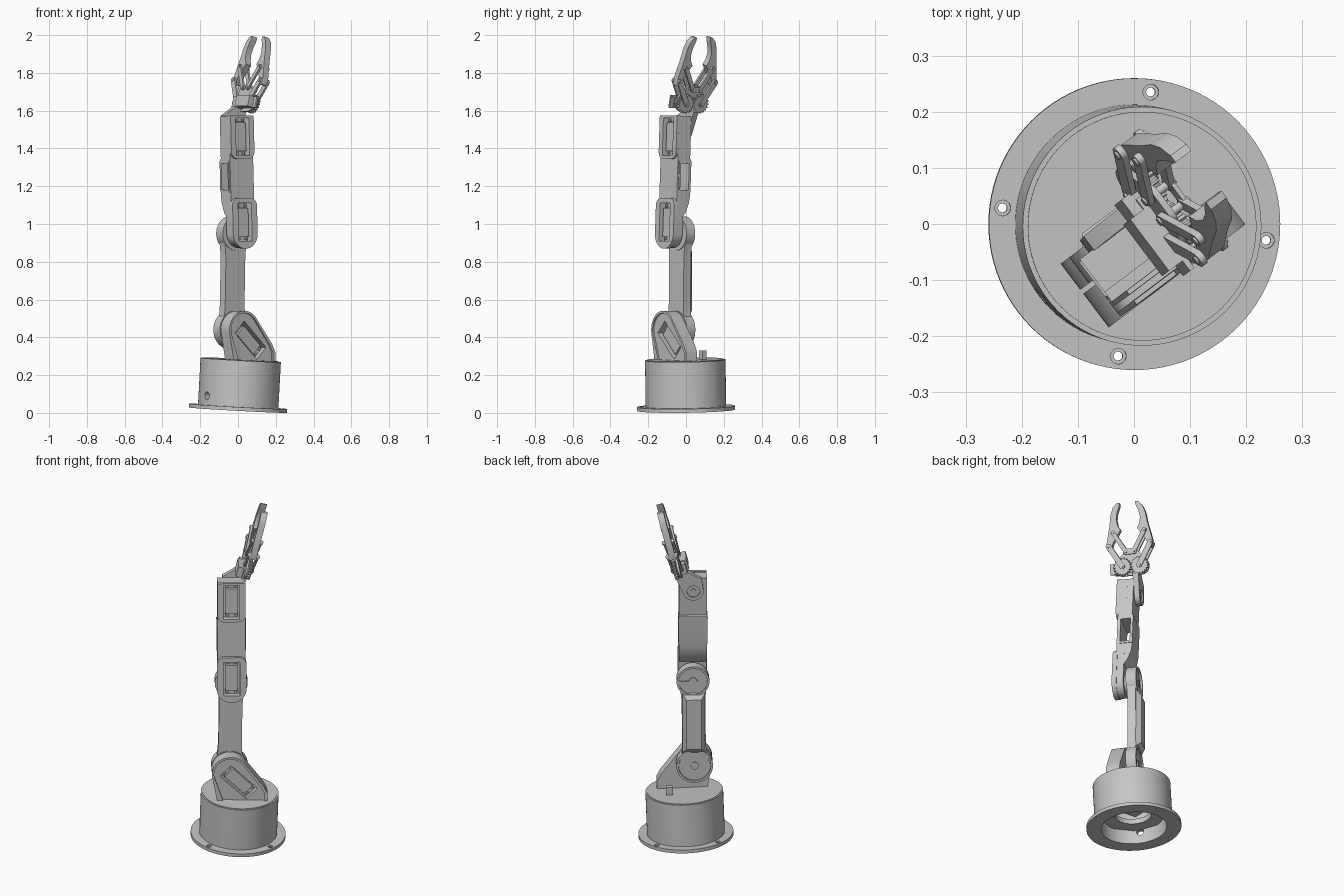
import bpy, bmesh, math
from math import sin, cos, pi, radians
from mathutils import Matrix, Vector
from mathutils.geometry import convex_hull_2d

if "Cube" in bpy.data.objects:
    bpy.data.objects.remove(bpy.data.objects["Cube"])

grey = bpy.data.materials.new("machine_grey")
grey.use_nodes = True
GREY = (0.56, 0.56, 0.56, 1)
grey.diffuse_color = GREY
grey.node_tree.nodes["Principled BSDF"].inputs["Base Color"].default_value = GREY

# Frames: the tilted base, the turned arm, the leaning forearm, the gripper
up = Vector((0.054, -0.015, 1)).normalized()
BASE = Matrix.Translation((0, 0, 0.0145)) @ Vector((0, 0, 1)).rotation_difference(up).to_matrix().to_4x4()
ARM = Matrix.Rotation(radians(37), 4, 'Z')
lean = Matrix.Identity(4)
lean[1][2], lean[1][3] = 0.04, -0.048
FORE = ARM @ lean
SIDE = FORE @ Matrix.Rotation(pi / 2, 4, 'Z')
GRIP = (ARM @ Matrix.Translation((0.045, -0.002, 1.64)) @ Matrix.Rotation(radians(15), 4, 'Y')
        @ Matrix.Rotation(pi / 2, 4, 'Z'))
FLAT = BASE @ Matrix.Rotation(-pi / 2, 4, 'X')  # profiles lie level, negative depth runs upward


def circle(x, z, r, n=40):
    return [(x + r * cos(2 * pi * i / n), z + r * sin(2 * pi * i / n)) for i in range(n)]


def hull(*groups):
    pts = [p for g in groups for p in g]
    return [pts[i] for i in convex_hull_2d(pts)]


def rect(x, z, w, h, angle=0):
    c, s = cos(radians(angle)), sin(radians(angle))
    corners = [(-w / 2, -h / 2), (w / 2, -h / 2), (w / 2, h / 2), (-w / 2, h / 2)]
    return [(x + a * c - b * s, z + a * s + b * c) for a, b in corners]


def prism(name, outline, y0, y1, frame, taper=1.0):
    """Extrude an x-z outline from depth y0 to y1, narrowing by taper."""
    bm = bmesh.new()
    mid = sum((Vector(p) for p in outline), Vector((0, 0))) / len(outline)
    face = bm.faces.new([bm.verts.new((p[0], y0, p[1])) for p in outline])
    new = bmesh.ops.extrude_face_region(bm, geom=[face])["geom"]
    for v in new:
        if isinstance(v, bmesh.types.BMVert):
            v.co = (mid.x + (v.co.x - mid.x) * taper, y1, mid.y + (v.co.z - mid.y) * (1 + taper) / 2)
    bmesh.ops.transform(bm, matrix=frame, verts=bm.verts)
    bmesh.ops.recalc_face_normals(bm, faces=bm.faces)
    mesh = bpy.data.meshes.new(name)
    bm.to_mesh(mesh)
    bm.free()
    mesh.materials.append(grey)
    ob = bpy.data.objects.new(name, mesh)
    bpy.context.collection.objects.link(ob)
    return ob


def cut(ob, *cutters):
    """Subtract the cutters from the object and discard them."""
    for c in cutters:
        mod = ob.modifiers.new("cut", 'BOOLEAN')
        mod.operation, mod.solver, mod.object = 'DIFFERENCE', 'EXACT', c
        bpy.context.view_layer.objects.active = ob
        bpy.ops.object.modifier_apply(modifier=mod.name)
        bpy.data.objects.remove(c)


def drill(outline, y0, y1, frame):
    ob = prism("cutter", outline, y0, y1, frame)
    ob.hide_render = True
    return ob


# Base: flange with countersunk holes, hollow drum, lid and inner ring
flange = prism("base_flange", circle(0, 0, 0.26, 96), 0, -0.02, FLAT)
cut(flange, drill(circle(0, 0, 0.18, 64), 0.1, -0.1, FLAT))
for k in range(4):
    a = radians(83 + 90 * k)
    x, y = 0.237 * cos(a), 0.237 * sin(a)
    cut(flange, drill(circle(x, y, 0.008, 20), 0.1, -0.1, FLAT),
        drill(circle(x, y, 0.014, 20), -0.012, -0.1, FLAT))
drum = prism("base_drum", circle(0, 0, 0.213, 96), -0.01, -0.266, FLAT)
cut(drum, drill(circle(0, 0, 0.18, 64), 0.1, -0.22, FLAT))
cable = BASE @ Matrix.Rotation(radians(-52), 4, 'Z')
cut(drum, drill(circle(0, 0.07, 0.02, 24), -0.3, -0.1, cable))
prism("base_lid", circle(0, 0, 0.204, 96), -0.26, -0.269, FLAT)
ring = prism("base_inner_ring", circle(0, 0, 0.185, 8), -0.08, -0.11, FLAT)
cut(ring, drill(circle(0, 0, 0.1, 32), 0, -0.2, FLAT))
prism("base_servo", rect(0.03, 0, 0.16, 0.08), -0.1, -0.24, FLAT)

# Joint centres in the arm plane
SHOULDER, ELBOW, WRIST = (-0.047, 0.44), (-0.038, 0.95), (-0.04, 1.5)


def servo_bay(host, name, x, z, angle, face, frame):
    """Pocket with a servo body, two ears and screws set inside."""
    cut(host, drill(rect(x, z, 0.088, 0.2, angle), face - 0.05, face + 0.05, frame))
    prism(name, rect(x, z, 0.066, 0.15, angle), face + 0.015, face + 0.06, frame)
    r = radians(angle)
    for s in (-1, 1):
        cx, cz = x - s * 0.088 * sin(r), z + s * 0.088 * cos(r)
        prism(name + "_ear", rect(cx, cz, 0.07, 0.022, angle), face + 0.03, face + 0.06, frame)
        for t in (-1, 1):
            px, pz = cx + t * 0.02 * cos(r), cz + t * 0.02 * sin(r)
            prism(name + "_screw", circle(px, pz, 0.007, 12), face + 0.022, face + 0.04, frame)


# Shoulder bracket with a raised rim and diagonal servo
bracket = prism("shoulder_bracket", hull(circle(*SHOULDER, 0.1), [(-0.115, 0.26), (0.158, 0.26), (0.158, 0.32),
                (0.135, 0.365)]), -0.12, -0.045, ARM)
cut(bracket, drill(hull(circle(*SHOULDER, 0.088), [(-0.06, 0.2), (0.14, 0.2), (0.14, 0.32), (0.12, 0.36)]),
                   -0.2, -0.11, ARM))
servo_bay(bracket, "shoulder_servo", 0.0, 0.385, 46, -0.11, ARM)
prism("shoulder_hub", circle(*SHOULDER, 0.06), -0.06, -0.02, ARM)
prism("cable_post", rect(0.09, 0.295, 0.035, 0.07), 0.03, 0.055, ARM)

# Lower arm: waisted bar with a round hub at each end
steps = [i / 12 for i in range(-12, 13)]


def bar_point(s, side):
    x = -0.0425 + 0.0045 * s
    return (x + side * (0.064 + 0.026 * abs(s) ** 5), 0.695 + 0.255 * s)


lower = [bar_point(s, 1) for s in steps] + [bar_point(s, -1) for s in reversed(steps)]
prism("lower_arm_bar", lower, -0.032, 0.015, ARM)
prism("lower_arm_ridge", rect(-0.042, 0.7, 0.126, 0.36), 0.014, 0.042, ARM, 0.65)
for name, centre, r in (("shoulder_disc", SHOULDER, 0.1), ("elbow_disc", ELBOW, 0.09)):
    disc = prism(name, circle(*centre, r, 56), -0.036, 0.022, ARM)
    cut(disc, drill(circle(*centre, r - 0.012, 48), 0.01, 0.1, ARM))
    prism(name + "_screw", circle(*centre, 0.022, 24), 0, 0.018, ARM)

# Forearm: rounded shell, stepped back and cross window
x0, x1 = -0.115, 0.038
shell = prism("forearm_shell", hull(circle(*ELBOW, 0.077), [(x0, 1.57), (x1, 1.57)]), -0.088, -0.042, FORE)
rear = prism("forearm_rear", [(-0.06, 1.04), (-0.042, 1.04), (-0.025, 1.06), (-0.006, 1.11), (0.0, 1.15), (0.0, 1.34),
             (-0.007, 1.345), (-0.007, 1.57), (-0.06, 1.57)], -x0, -x1, SIDE)
for part in (shell, rear):
    cut(part, drill(rect(-0.042, 1.25, 0.055, 0.14), -0.3, 0.3, SIDE))
for x in (x0, x1):
    window = prism("window_frame", rect(-0.04, 1.25, 0.078, 0.165), -x - 0.004, -x + 0.004, SIDE)
    cut(window, drill(rect(-0.042, 1.25, 0.055, 0.14), -0.3, 0.3, SIDE))
prism("elbow_hub", circle(*ELBOW, 0.055), -0.06, -0.02, ARM)

# Forearm servo plates
low_plate = prism("elbow_servo_plate", hull(circle(*ELBOW, 0.081), circle(-0.079, 1.097, 0.04, 24),
                  circle(0.003, 1.097, 0.04, 24)), -0.106, -0.08, FORE)
top_plate = prism("wrist_servo_plate", hull([(x0, 1.575), (x1, 1.575)], circle(-0.075, 1.385, 0.04, 24),
                  circle(-0.002, 1.385, 0.04, 24)), -0.102, -0.08, FORE)
for host, name, z, face in ((low_plate, "elbow_servo", 1.01, -0.106), (top_plate, "wrist_servo", 1.462, -0.102)):
    cut(shell, drill(rect(-0.038, z, 0.088, 0.2), -0.2, face + 0.05, FORE))
    servo_bay(host, name, -0.038, z, 0, face, FORE)

# Wrist bracket reaching up to the gripper
wrist = prism("wrist_bracket", hull(circle(*WRIST, 0.055), [(-0.085, 1.575), (0.0, 1.625), (0.045, 1.635), (0.06, 1.59)]),
              -0.01, 0.022, FORE)
cut(wrist, drill(circle(*WRIST, 0.035), 0.012, 0.1, FORE))
prism("wrist_screw", circle(*WRIST, 0.014, 20), 0.0, 0.018, FORE)
prism("wrist_link", rect(0.02, -0.005, 0.06, 0.06), -0.005, 0.045, GRIP)

# Gripper base and servo
prism("gripper_plate", hull(circle(-0.05, 0, 0.048), circle(0.05, 0, 0.048), circle(-0.022, 0.08, 0.018, 20),
      circle(0.022, 0.08, 0.018, 20)), 0.0, 0.012, GRIP)
prism("gripper_servo", rect(-0.045, 0.0, 0.115, 0.06), 0.01, 0.055, GRIP)
prism("gripper_servo_ears", rect(-0.045, 0.0, 0.16, 0.06), 0.014, 0.024, GRIP)
prism("gripper_bridge", hull(circle(-0.022, 0.08, 0.016, 20), circle(0.022, 0.08, 0.016, 20)), -0.034, -0.026, GRIP)

# Gears, parallel links and fingers, mirrored left and right
finger = [(.125, .10), (.128, .14), (.106, .24), (.097, .30), (.082, .34), (.06, .362), (.045, .364), (.046, .345),
          (.06, .31), (.067, .27), (.06, .235), (.046, .21), (.06, .19), (.092, .14), (.105, .10)]
gear = []
for i in range(18):
    for off, r in ((-0.35, 0.043), (-0.15, 0.051), (0.15, 0.051), (0.35, 0.043)):
        a = 2 * pi * (i + off) / 18
        gear.append((0.048 + r * cos(a), r * sin(a)))
pivots = {"gear": (0.048, 0.0), "outer": (0.117, 0.12), "inner": (0.022, 0.08), "upper": (0.088, 0.195)}
for side, label in ((1, "left"), (-1, "right")):
    def flip(pts):
        return [(side * x, z) for x, z in pts]
    prism(label + "_gear", flip(gear), -0.026, -0.006, GRIP)
    prism(label + "_finger", flip(finger), -0.022, 0.014, GRIP)
    for y in (-0.034, 0.014):
        for link, a, b, r in (("drive_link", "gear", "outer", 0.015), ("guide_link", "inner", "upper", 0.012)):
            outline = hull(circle(*pivots[a], r, 20), circle(*pivots[b], r, 20))
            prism(label + "_" + link, flip(outline), y, y + 0.012, GRIP)
    for name, p in pivots.items():
        prism(label + "_" + name + "_pin", flip(circle(*p, 0.008, 16)), -0.04, 0.03, GRIP)

# Smooth the round walls and keep the edges crisp
bpy.ops.object.select_all(action='DESELECT')
for ob in bpy.context.scene.objects:
    if ob.type == 'MESH' and grey.name in ob.data.materials:
        ob.select_set(True)
        bpy.context.view_layer.objects.active = ob
bpy.ops.object.shade_smooth_by_angle(angle=radians(30))
